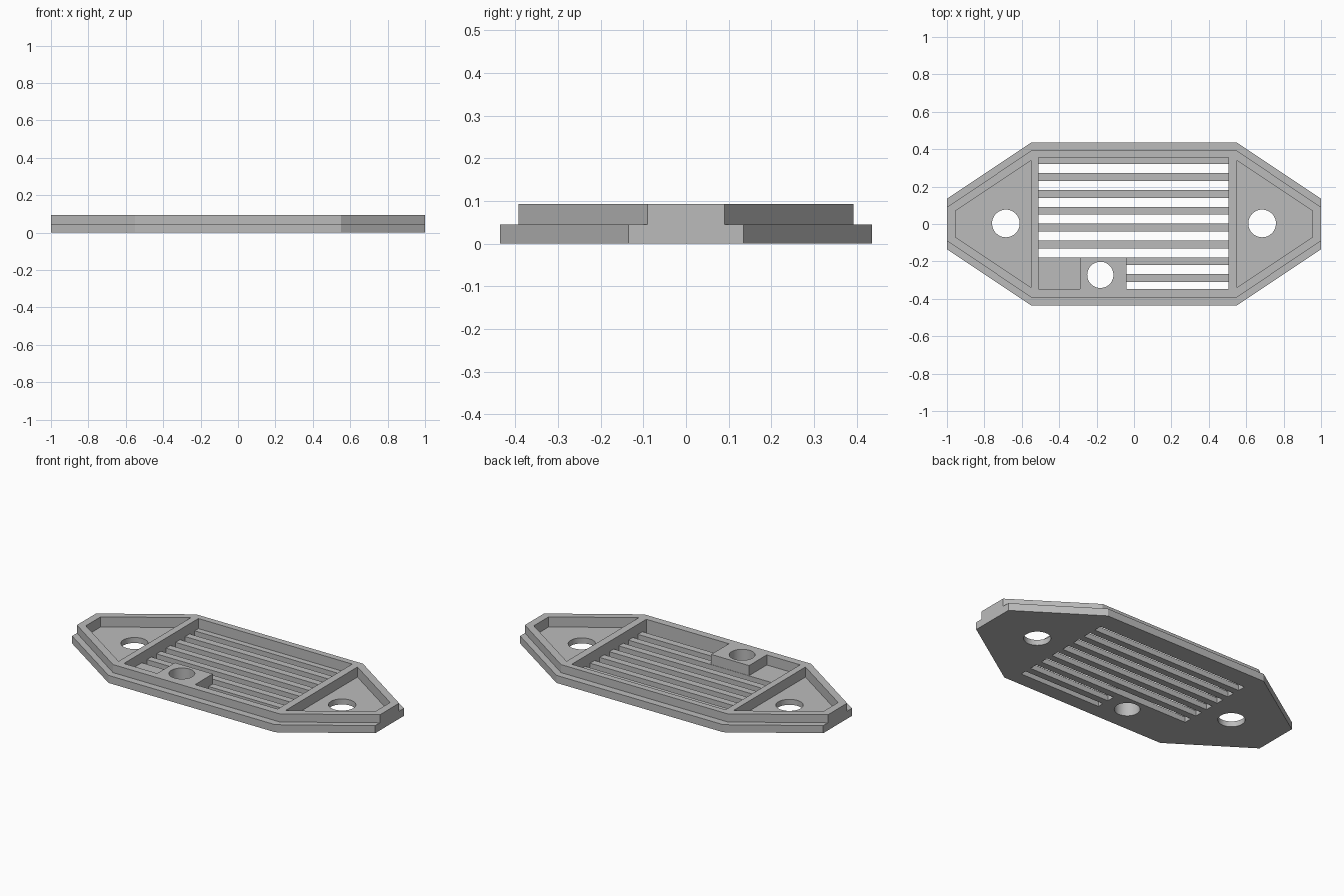
import bpy
import bmesh
import math

cube = bpy.data.objects.get("Cube")
if cube:
    bpy.data.objects.remove(cube, do_unlink=True)

FLOOR, STEP, TOP = 0.033, 0.045, 0.093
BELOW, ABOVE = -0.1, 0.2

grey = bpy.data.materials.new("plain grey")
grey.use_nodes = True
colour = (0.5, 0.5, 0.5, 1)
grey.diffuse_color = colour
grey.node_tree.nodes["Principled BSDF"].inputs["Base Color"].default_value = colour


def prism(name, outline, z0, z1):
    """Extrude a counter-clockwise outline from z0 to z1."""
    bm = bmesh.new()
    low = [bm.verts.new((x, y, z0)) for x, y in outline]
    high = [bm.verts.new((x, y, z1)) for x, y in outline]
    bm.faces.new(low)
    bm.faces.new(high)
    n = len(outline)
    for i in range(n):
        j = (i + 1) % n
        bm.faces.new((low[i], low[j], high[j], high[i]))
    bmesh.ops.recalc_face_normals(bm, faces=bm.faces)
    mesh = bpy.data.meshes.new(name)
    bm.to_mesh(mesh)
    bm.free()
    mesh.materials.append(grey)
    obj = bpy.data.objects.new(name, mesh)
    bpy.context.collection.objects.link(obj)
    return obj


def rect(x0, x1, y0, y1):
    return [(x0, y0), (x1, y0), (x1, y1), (x0, y1)]


def circle(cx, cy, r, n=48):
    return [(cx + r * math.cos(math.tau * i / n), cy + r * math.sin(math.tau * i / n))
            for i in range(n)]


def plate(end_y, side_y):
    """Long hexagon-like outline with clipped ends."""
    half = [(1, -end_y), (1, end_y), (0.55, side_y)]
    return [(0.55, -side_y)] + half + [(-0.55, side_y), (-1, end_y), (-1, -end_y), (-0.55, -side_y)]


def combine(target, other, operation):
    mod = target.modifiers.new(operation, 'BOOLEAN')
    mod.operation = operation
    mod.solver = 'EXACT'
    mod.object = other
    bpy.context.view_layer.objects.active = target
    bpy.ops.object.modifier_apply(modifier=mod.name)
    bpy.data.objects.remove(other, do_unlink=True)


# Stepped body: wide base with a narrower raised layer
body = prism("vent_plate", plate(0.135, 0.435), 0, STEP)
combine(body, prism("raised_layer", plate(0.09, 0.392), STEP, TOP), 'UNION')

# Central pocket, stepping around the solid screw block
pocket = [(-0.51, -0.347), (-0.29, -0.347), (-0.29, -0.18), (-0.04, -0.18),
          (-0.04, -0.347), (0.505, -0.347), (0.505, 0.355), (-0.51, 0.355)]
combine(body, prism("centre_pocket", pocket, FLOOR, ABOVE), 'DIFFERENCE')

# Tapered pocket and screw hole at each end
for side in (1, -1):
    taper = [(0.55, -0.34), (0.955, -0.07), (0.955, 0.07), (0.55, 0.34)]
    outline = [(side * x, y) for x, y in taper]
    combine(body, prism("end_pocket", outline, FLOOR, ABOVE), 'DIFFERENCE')
    combine(body, prism("end_hole", circle(side * 0.685, 0.003, 0.074), BELOW, ABOVE), 'DIFFERENCE')
combine(body, prism("block_hole", circle(-0.18, -0.272, 0.07), BELOW, ABOVE), 'DIFFERENCE')

# Ventilation slots; the front two stop at the screw block
for i in range(8):
    y1 = 0.32 - 0.09 * i
    x0 = -0.51 if i < 6 else -0.04
    slot = rect(x0, 0.505, max(y1 - 0.048, -0.347), y1)
    combine(body, prism("slot", slot, BELOW, FLOOR + 0.01), 'DIFFERENCE')

# Smooth hole walls, crisp edges elsewhere
body.select_set(True)
bpy.context.view_layer.objects.active = body
bpy.ops.object.shade_smooth_by_angle(angle=math.radians(25))
